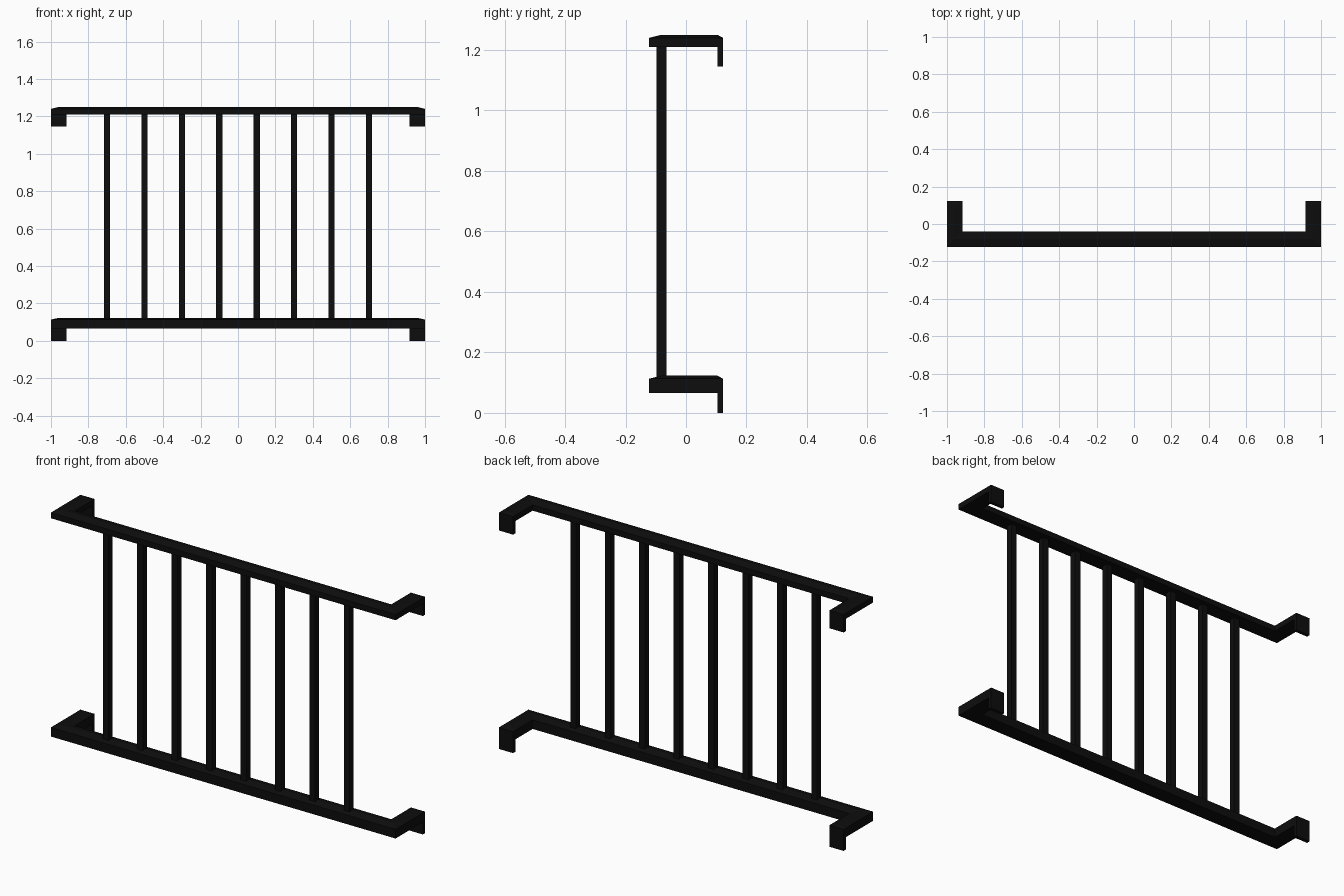
import bpy, bmesh

if "Cube" in bpy.data.objects:
    bpy.data.objects.remove(bpy.data.objects["Cube"])

black = bpy.data.materials.new("black_metal")
black.diffuse_color = (0.004, 0.004, 0.004, 1)
black.use_nodes = True
black.node_tree.nodes["Principled BSDF"].inputs["Base Color"].default_value = black.diffuse_color

W = 0.082         # rail width
Y_FRONT = -0.122  # outer front face
Y_BACK = 0.122    # outer face of the hooks
Y_HOOK = 0.104    # inner face of the hooks


def finish(name, bm):
    bmesh.ops.recalc_face_normals(bm, faces=bm.faces)
    me = bpy.data.meshes.new(name)
    bm.to_mesh(me)
    bm.free()
    me.materials.append(black)
    ob = bpy.data.objects.new(name, me)
    bpy.context.collection.objects.link(ob)
    return ob


def rail(name, z_hook, z_under, z_eave, z_ridge):
    """U-shaped mitred rail with a shallow ridge and down-turned hooks."""
    bm = bmesh.new()
    # cross-section as (inset from outer face, height)
    profile = [(0, z_under), (0, z_eave), (W / 2, z_ridge), (W, z_eave), (W, z_under)]
    blunt = [(o, min(z, z_eave)) for o, z in profile]
    # path stations: side, y position (None = mitred corner), section
    path = [(-1, Y_BACK, blunt), (-1, Y_HOOK, profile), (-1, None, profile),
            (1, None, profile), (1, Y_HOOK, profile), (1, Y_BACK, blunt)]
    rings = [[bm.verts.new((s * (1 - o), Y_FRONT + o if y is None else y, z))
              for o, z in sec] for s, y, sec in path]
    hooks = []
    n = len(profile)
    for i, (a, b) in enumerate(zip(rings, rings[1:])):
        for j in range(n):
            k = (j + 1) % n
            f = bm.faces.new((a[j], a[k], b[k], b[j]))
            if j == n - 1 and i in (0, len(rings) - 2):
                hooks.append(f)
    bm.faces.new(rings[0])
    bm.faces.new(rings[-1])
    # pull the underside of each end down into a hook plate
    for f in bmesh.ops.extrude_discrete_faces(bm, faces=hooks)["faces"]:
        for v in f.verts:
            v.co.z = z_hook
    bmesh.ops.remove_doubles(bm, verts=bm.verts, dist=1e-5)
    return finish(name, bm)


def bar(name, x, y, sx, sy, z0, z1):
    bm = bmesh.new()
    bmesh.ops.create_cube(bm, size=1)
    for v in bm.verts:
        v.co.x = x + v.co.x * sx
        v.co.y = y + v.co.y * sy
        v.co.z = z0 if v.co.z < 0 else z1
    return finish(name, bm)


# Rails
rail("bottom_rail", 0.0, 0.065, 0.113, 0.123)
rail("top_rail", 1.146, 1.21, 1.24, 1.25)

# Square balusters
for i in range(8):
    bar(f"baluster_{i + 1}", -0.7 + 0.2 * i, -0.081, 0.033, 0.033, 0.115, 1.215)
